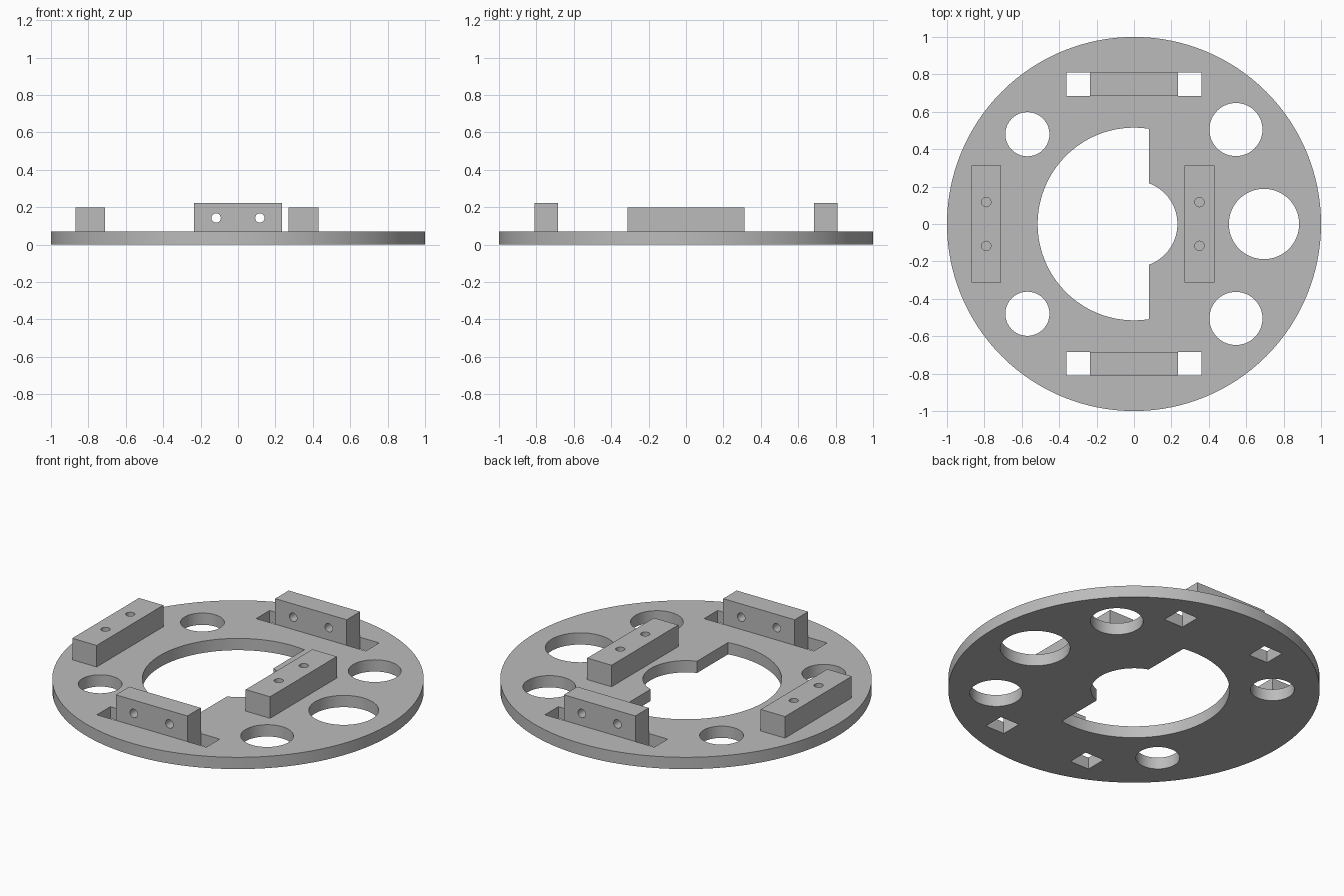
import bpy, bmesh
from math import sin, cos, pi, acos, radians

cube = bpy.data.objects.get("Cube")
if cube:
    bpy.data.objects.remove(cube, do_unlink=True)

GREY = (0.5, 0.5, 0.5, 1)
metal = bpy.data.materials.new("plain grey")
metal.diffuse_color = GREY
metal.use_nodes = True
metal.node_tree.nodes["Principled BSDF"].inputs["Base Color"].default_value = GREY


def arc(r, start, end, n, cx=0, cy=0):
    angles = [start + (end - start) * i / n for i in range(n + 1)]
    return [(cx + r * cos(a), cy + r * sin(a)) for a in angles]


def circle(cx, cy, r, n=64):
    return arc(r, 0, 2 * pi, n, cx, cy)[:-1]


def rect(cx, cy, w, h):
    return [(cx + sx * w / 2, cy + sy * h / 2)
            for sx, sy in ((-1, -1), (1, -1), (1, 1), (-1, 1))]


def prism(name, loops, depth, location, rotation=(0, 0, 0)):
    """Extrude an outline with holes into a solid, centred on its depth."""
    curve = bpy.data.curves.new(name + "_profile", 'CURVE')
    curve.dimensions = '2D'
    curve.fill_mode = 'BOTH'
    curve.extrude = depth / 2
    for pts in loops:
        spline = curve.splines.new('POLY')
        spline.points.add(len(pts) - 1)
        for p, (x, y) in zip(spline.points, pts):
            p.co = (x, y, 0, 1)
        spline.use_cyclic_u = True
    helper = bpy.data.objects.new(name + "_profile", curve)
    bpy.context.collection.objects.link(helper)
    graph = bpy.context.evaluated_depsgraph_get()
    mesh = bpy.data.meshes.new_from_object(helper.evaluated_get(graph))
    bpy.data.objects.remove(helper, do_unlink=True)

    bm = bmesh.new()
    bm.from_mesh(mesh)
    bmesh.ops.remove_doubles(bm, verts=bm.verts, dist=0.0001)
    bmesh.ops.recalc_face_normals(bm, faces=bm.faces)
    bm.to_mesh(mesh)
    bm.free()
    mesh.name = name
    mesh.materials.clear()
    mesh.materials.append(metal)

    obj = bpy.data.objects.new(name, mesh)
    obj.location = location
    obj.rotation_euler = rotation
    bpy.context.collection.objects.link(obj)
    bpy.ops.object.select_all(action='DESELECT')
    obj.select_set(True)
    bpy.context.view_layer.objects.active = obj
    bpy.ops.object.shade_smooth_by_angle(angle=radians(30))
    return obj


THICK = 0.07
HOLE = 0.025      # screw hole radius
PITCH = 0.117     # screw hole distance from block centre
LUG_W, LUG_D, LUG_Y = 0.47, 0.126, 0.748

# Central opening: large arc on the right, small arc beyond a straight step
step = 0.08
big, small = 0.515, 0.232
a_big, a_small = acos(step / big), acos(step / small)
opening = arc(big, a_big, 2 * pi - a_big, 96) + arc(small, -a_small, a_small, 40)

# Base plate with round holes and square pockets beside each upright lug
loops = [circle(0, 0, 1, 128), opening, circle(0.695, 0, 0.188)]
for s in (-1, 1):
    loops.append(circle(-0.57, s * 0.48, 0.118))
    loops.append(circle(0.545, s * 0.505, 0.142))
    for t in (-1, 1):
        loops.append(rect(t * (LUG_W / 2 + 0.0625), s * LUG_Y, 0.125, LUG_D))
prism("base_plate", loops, THICK, (0, 0, THICK / 2))

# Upright lugs with sideways screw holes
lug_h = 0.152
for name, s in (("front_lug", -1), ("back_lug", 1)):
    holes = [circle(t * PITCH, -0.003, HOLE, 32) for t in (-1, 1)]
    prism(name, [rect(0, 0, LUG_W, lug_h)] + holes, LUG_D,
          (0, s * LUG_Y, THICK + lug_h / 2), (pi / 2, 0, 0))

# Low mounting blocks with vertical screw holes down to the plate
block_h = 0.128
for name, x in (("right_block", -0.79), ("left_block", 0.35)):
    holes = [circle(0, t * PITCH, HOLE, 32) for t in (-1, 1)]
    prism(name, [rect(0, 0, 0.16, 0.626)] + holes, block_h,
          (x, 0, THICK + block_h / 2))
